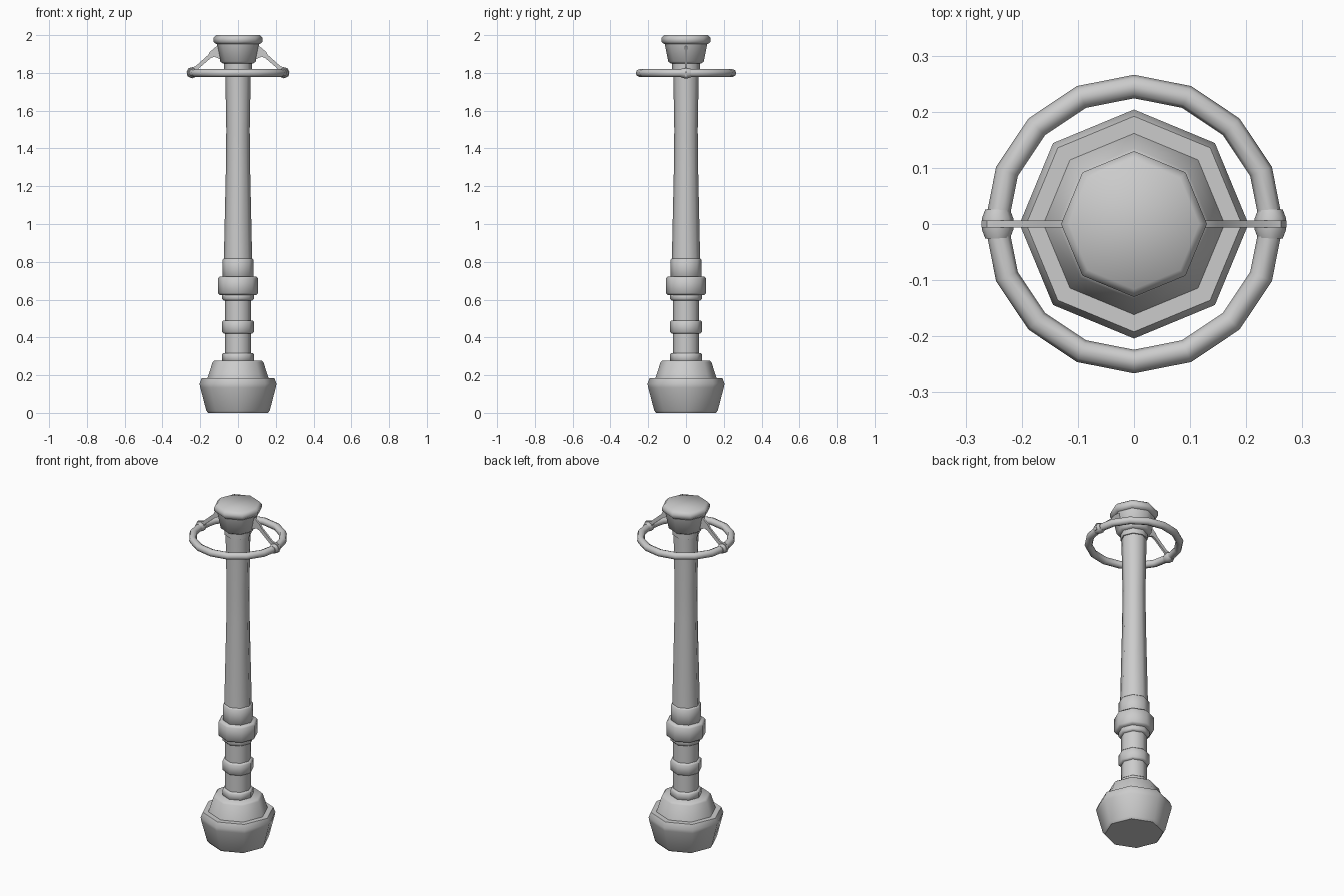
import bpy, bmesh, math
from mathutils import Vector

cube = bpy.data.objects.get("Cube")
if cube:
    bpy.data.objects.remove(cube, do_unlink=True)

GREY = (0.6, 0.6, 0.6, 1)
metal = bpy.data.materials.new("grey metal")
metal.use_nodes = True
metal.diffuse_color = GREY
metal.node_tree.nodes["Principled BSDF"].inputs["Base Color"].default_value = GREY


def finish(name, bm, angle=50):
    bmesh.ops.recalc_face_normals(bm, faces=bm.faces)
    mesh = bpy.data.meshes.new(name)
    bm.to_mesh(mesh)
    bm.free()
    mesh.materials.append(metal)
    obj = bpy.data.objects.new(name, mesh)
    bpy.context.collection.objects.link(obj)
    bpy.ops.object.select_all(action="DESELECT")
    obj.select_set(True)
    bpy.context.view_layer.objects.active = obj
    bpy.ops.object.shade_smooth_by_angle(angle=math.radians(angle))
    return obj


def bridge(bm, a, b):
    for i in range(len(a)):
        j = (i + 1) % len(a)
        bm.faces.new((a[i], a[j], b[j], b[i]))


def lathe(name, profile, sides=8):
    """Closed turned part from (radius, height) pairs."""
    bm = bmesh.new()
    rings = []
    for r, z in profile:
        angles = [math.tau * i / sides for i in range(sides)]
        rings.append([bm.verts.new((r * math.cos(t), r * math.sin(t), z)) for t in angles])
    for a, b in zip(rings, rings[1:]):
        bridge(bm, a, b)
    bm.faces.new(rings[0])
    bm.faces.new(rings[-1])
    return finish(name, bm)


def band(name, r, z0, z1, bevel=0.008):
    return lathe(name, [(r - bevel, z0), (r, z0 + bevel), (r, z1 - bevel), (r - bevel, z1)])


# Heavy foot and its sloping shoulder
lathe("foot", [(0.158, 0), (0.168, 0.012), (0.2, 0.135), (0.204, 0.155), (0.192, 0.185)])
lathe("foot_shoulder", [(0.163, 0.18), (0.135, 0.268), (0.125, 0.278)])

# Grip with its collars
lathe("grip", [(0.07, 0.27), (0.07, 0.63)])
band("lower_collar", 0.084, 0.27, 0.318)
band("grip_band", 0.084, 0.42, 0.49)
band("guard_lip", 0.084, 0.595, 0.635)
band("guard_band", 0.107, 0.625, 0.722, 0.01)
band("upper_collar", 0.083, 0.715, 0.818)

# Long tapering shaft and flared head
lathe("shaft", [(0.075, 0.81), (0.064, 1.3), (0.062, 1.5), (0.067, 1.78), (0.068, 1.86)])
lathe("neck_collar", [(0.074, 1.82), (0.074, 1.86)])
lathe("head", [(0.08, 1.85), (0.094, 1.86), (0.113, 1.955)])
lathe("head_cap", [(0.115, 1.952), (0.13, 1.965), (0.13, 1.985), (0.116, 2.0)])

# Hoop around the neck
R, TUBE, SIDES, HOOP_Z = 0.245, 0.021, 16, 1.799
bm = bmesh.new()
loops = []
for i in range(SIDES):
    t = math.tau * i / SIDES
    loop = []
    for k in range(8):
        p = math.tau * k / 8
        r = R + TUBE * math.cos(p)
        loop.append(bm.verts.new((r * math.cos(t), r * math.sin(t), HOOP_Z + TUBE * math.sin(p))))
    loops.append(loop)
for i in range(SIDES):
    bridge(bm, loops[i], loops[(i + 1) % SIDES])
finish("hoop", bm)

for side, label in ((1, "left"), (-1, "right")):
    # Sleeve clasping the hoop
    bm = bmesh.new()
    ends = []
    for y, r in ((-0.026, 0.022), (-0.01, 0.028), (0.01, 0.028), (0.026, 0.022)):
        ends.append([bm.verts.new((side * (0.243 + r * math.cos(math.tau * k / 8)), y,
                                   HOOP_Z + r * math.sin(math.tau * k / 8))) for k in range(8)])
    for a, b in zip(ends, ends[1:]):
        bridge(bm, a, b)
    bm.faces.new(ends[0])
    bm.faces.new(ends[-1])
    finish(label + "_sleeve", bm)

    # Thin strut from the head down to the hoop
    outline = [(0.1, 1.945), (0.115, 1.94), (0.148, 1.912), (0.158, 1.895), (0.225, 1.835),
               (0.262, 1.825), (0.272, 1.805), (0.268, 1.782), (0.235, 1.778),
               (0.218, 1.815), (0.145, 1.878), (0.125, 1.886), (0.09, 1.87)]
    bm = bmesh.new()
    front, back = [[bm.verts.new((side * x, y, z)) for x, z in outline] for y in (-0.006, 0.006)]
    bridge(bm, front, back)
    bm.faces.new(front)
    bm.faces.new(back)
    finish(label + "_strut", bm, 30)
